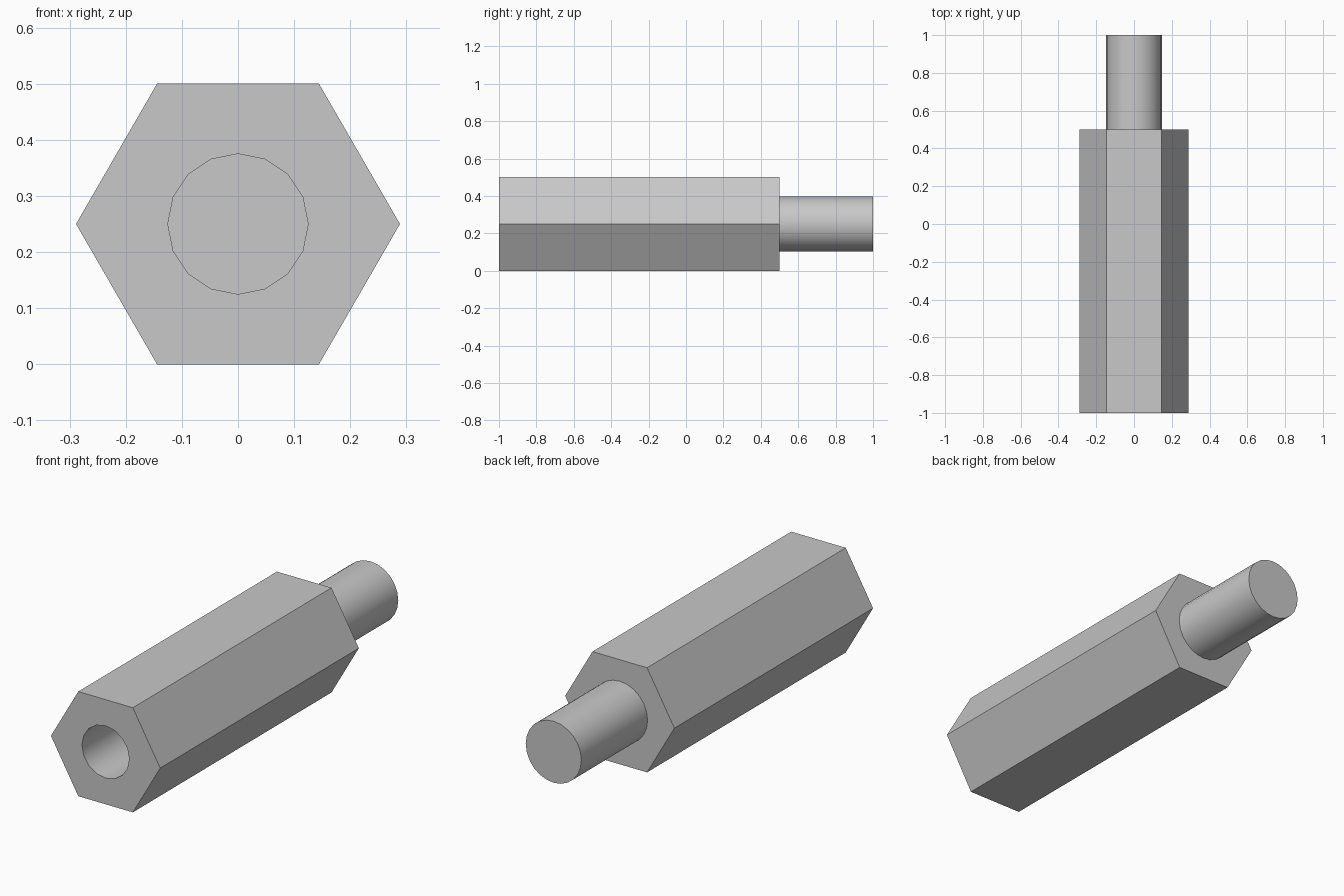
import bpy
import bmesh
from math import cos, sin, pi, sqrt, radians

if "Cube" in bpy.data.objects:
    bpy.data.objects.remove(bpy.data.objects["Cube"], do_unlink=True)

AXIS_Z = 0.25
BACK, FRONT, TIP = 0.5, -1.0, 1.0
HOLE_FLOOR = -0.1
HEX_RADIUS = 0.5 / sqrt(3)
HOLE_RADIUS = 0.125
STUD_RADIUS = 0.147

metal = bpy.data.materials.new("grey metal")
metal.use_nodes = True
grey = (0.58, 0.58, 0.58, 1)
metal.diffuse_color = grey
metal.node_tree.nodes["Principled BSDF"].inputs["Base Color"].default_value = grey


def ring(bm, sides, radius, y):
    """Closed loop of edges around the long axis."""
    verts = [bm.verts.new((radius * cos(2 * pi * i / sides), y,
                           AXIS_Z + radius * sin(2 * pi * i / sides)))
             for i in range(sides)]
    edges = [bm.edges.new((verts[i - 1], verts[i])) for i in range(sides)]
    return verts, edges


def wall(bm, a, b):
    """Side faces between two rings with equal side counts."""
    n = len(a[0])
    for i in range(n):
        bm.faces.new((a[0][i - 1], a[0][i], b[0][i], b[0][i - 1]))


def finish(bm, name):
    bmesh.ops.recalc_face_normals(bm, faces=bm.faces[:])
    mesh = bpy.data.meshes.new(name)
    bm.to_mesh(mesh)
    bm.free()
    mesh.materials.append(metal)
    obj = bpy.data.objects.new(name, mesh)
    bpy.context.collection.objects.link(obj)
    bpy.ops.object.select_all(action="DESELECT")
    obj.select_set(True)
    bpy.context.view_layer.objects.active = obj
    bpy.ops.object.shade_smooth_by_angle(angle=radians(30))


# Hexagonal body with a blind round hole in the front
bm = bmesh.new()
hex_back = ring(bm, 6, HEX_RADIUS, BACK)
hex_front = ring(bm, 6, HEX_RADIUS, FRONT)
hole_mouth = ring(bm, 16, HOLE_RADIUS, FRONT)
hole_floor = ring(bm, 16, HOLE_RADIUS, HOLE_FLOOR)
bm.faces.new(hex_back[0])
wall(bm, hex_back, hex_front)
bmesh.ops.triangle_fill(bm, use_beauty=True, normal=(0, -1, 0),
                        edges=hex_front[1] + hole_mouth[1])
wall(bm, hole_mouth, hole_floor)
bm.faces.new(hole_floor[0])
finish(bm, "hex_body")

# Round stud at the back, its root seated just inside the body
bm = bmesh.new()
root = ring(bm, 24, STUD_RADIUS, BACK - 0.01)
tip = ring(bm, 24, STUD_RADIUS, TIP)
bm.faces.new(root[0])
wall(bm, root, tip)
bm.faces.new(tip[0])
finish(bm, "stud")
